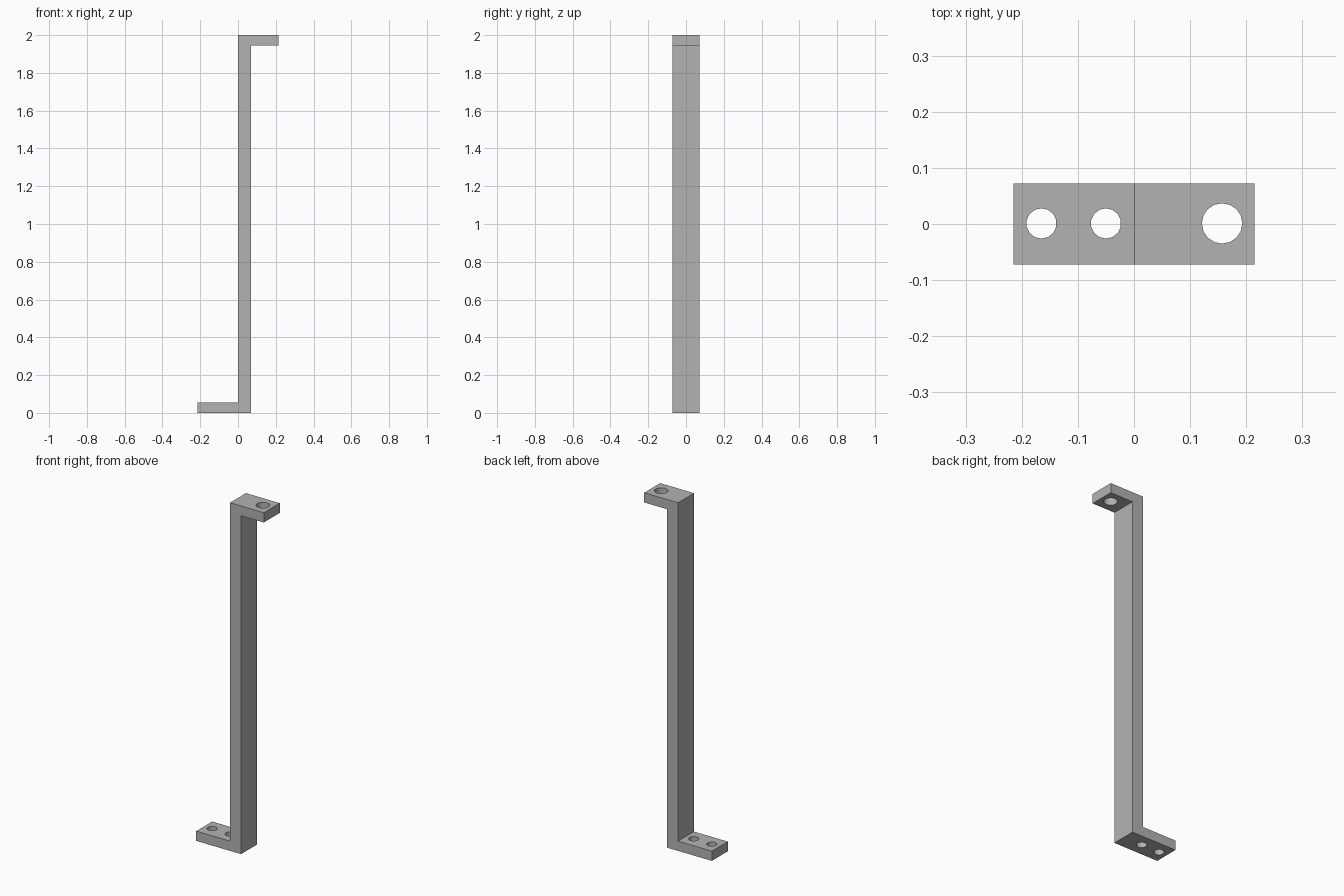
import bpy, bmesh
from mathutils import Matrix, Vector

cube = bpy.data.objects.get("Cube")
if cube:
    bpy.data.objects.remove(cube, do_unlink=True)

DEPTH, PLATE, REACH, BAR = 0.144, 0.056, 0.215, 0.07

grey = bpy.data.materials.new("plain grey")
grey.use_nodes = True
grey.diffuse_color = (0.45, 0.45, 0.45, 1)
grey.node_tree.nodes["Principled BSDF"].inputs["Base Color"].default_value = grey.diffuse_color


def finish(bm, name):
    bmesh.ops.recalc_face_normals(bm, faces=bm.faces)
    mesh = bpy.data.meshes.new(name)
    bm.to_mesh(mesh)
    bm.free()
    mesh.materials.append(grey)
    obj = bpy.data.objects.new(name, mesh)
    bpy.context.collection.objects.link(obj)
    return obj


# Z-shaped bracket: one side profile extruded through the depth
profile = [(-REACH, 0), (BAR, 0), (BAR, 2 - PLATE), (REACH, 2 - PLATE),
           (REACH, 2), (0, 2), (0, PLATE), (-REACH, PLATE)]
bm = bmesh.new()
face = bm.faces.new([bm.verts.new((x, -DEPTH / 2, z)) for x, z in profile])
side = bmesh.ops.extrude_face_region(bm, geom=[face])["geom"]
bmesh.ops.translate(bm, vec=Vector((0, DEPTH, 0)),
                    verts=[v for v in side if isinstance(v, bmesh.types.BMVert)])
bracket = finish(bm, "bracket")

# Screw holes: two in the lower flange, a larger one in the upper flange
bm = bmesh.new()
for x, z, radius, sides in [(-0.165, 0, 0.027, 14), (-0.05, 0, 0.027, 14), (0.157, 2, 0.036, 16)]:
    bmesh.ops.create_cone(bm, cap_ends=True, segments=sides, radius1=radius, radius2=radius,
                          depth=0.3, matrix=Matrix.Translation((x, 0.001, z)))
cutter = finish(bm, "hole_cutter")
cutter.hide_render = True
cutter.hide_viewport = True

# Cut the holes
cut = bracket.modifiers.new("holes", "BOOLEAN")
cut.operation = "DIFFERENCE"
cut.solver = "EXACT"
cut.object = cutter
